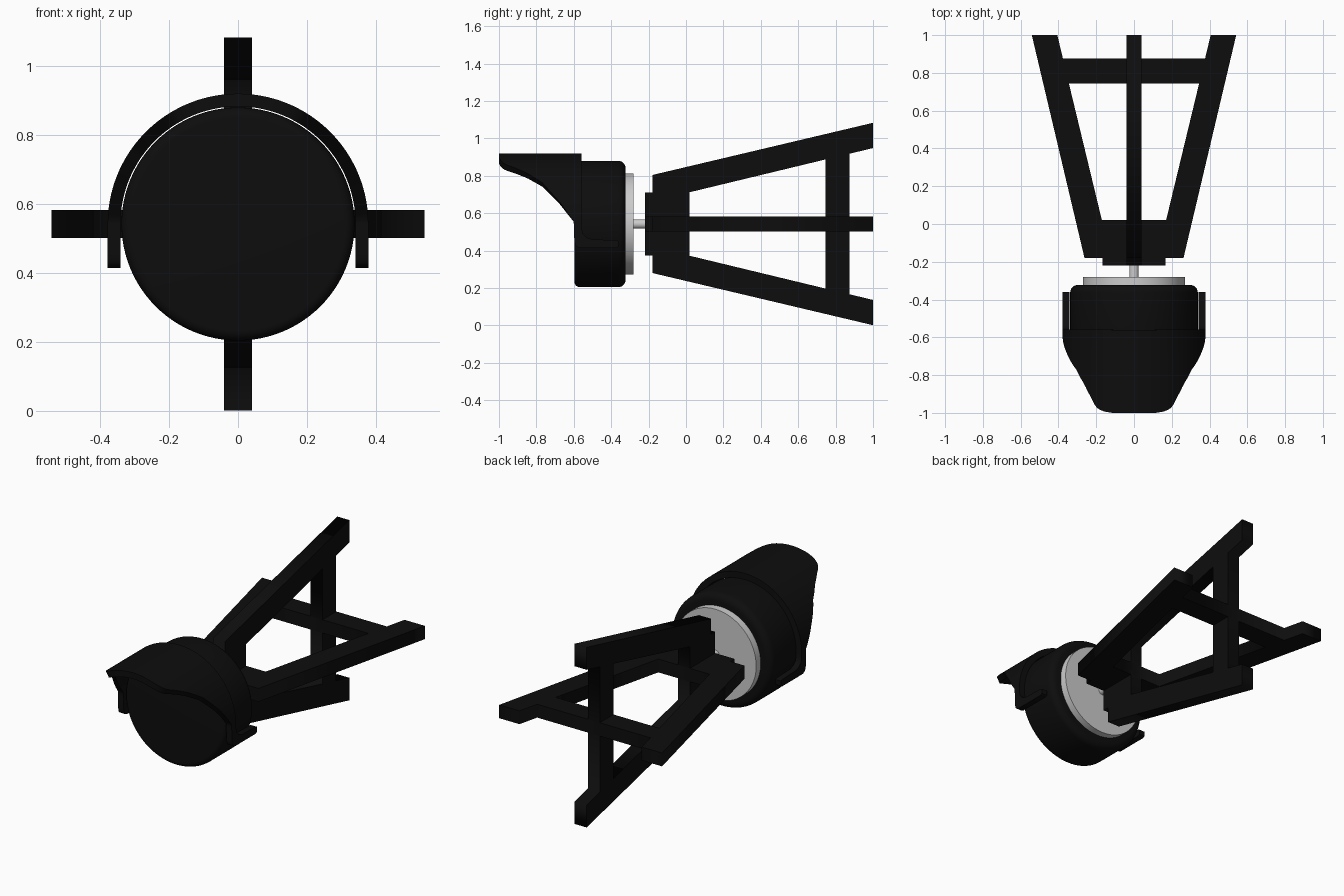
import bpy, bmesh
from math import pi, sin, cos, radians

if "Cube" in bpy.data.objects:
    bpy.data.objects.remove(bpy.data.objects["Cube"])

CZ = 0.5425  # height of the lamp axis

black = bpy.data.materials.new("black_paint")
black.diffuse_color = (0.004, 0.004, 0.004, 1)
black.use_nodes = True
black.node_tree.nodes["Principled BSDF"].inputs["Base Color"].default_value = black.diffuse_color


def finish(name, bm, mat=None, angle=35):
    bmesh.ops.remove_doubles(bm, verts=bm.verts, dist=1e-5)
    bmesh.ops.recalc_face_normals(bm, faces=bm.faces)
    me = bpy.data.meshes.new(name)
    bm.to_mesh(me)
    bm.free()
    ob = bpy.data.objects.new(name, me)
    bpy.context.collection.objects.link(ob)
    if mat:
        me.materials.append(mat)
    bpy.ops.object.select_all(action='DESELECT')
    ob.select_set(True)
    bpy.context.view_layer.objects.active = ob
    bpy.ops.object.shade_smooth_by_angle(angle=radians(angle))
    return ob


def lathe(name, profile, mat=None, n=96):
    """Turn (radius, y) points around the lamp axis."""
    bm = bmesh.new()
    rings = [[bm.verts.new((r * cos(2 * pi * i / n), y, CZ + r * sin(2 * pi * i / n)))
              for i in range(n)] for r, y in profile]
    for a, b in zip(rings, rings[1:]):
        for i in range(n):
            j = (i + 1) % n
            bm.faces.new((a[i], a[j], b[j], b[i]))
    bm.faces.new(rings[0])
    bm.faces.new(rings[-1])
    return finish(name, bm, mat)


def fillet(r, y, rad, start, steps=6):
    """Quarter round for a lathe profile."""
    return [(r + rad * cos(start + k * pi / 2 / steps), y + rad * sin(start + k * pi / 2 / steps))
            for k in range(steps + 1)]


def interp(table, x):
    for (x0, y0), (x1, y1) in zip(table, table[1:]):
        if x <= x1:
            return y0 + (y1 - y0) * max(0, x - x0) / (x1 - x0)
    return table[-1][1]


# Lamp housing, back disc and stud
lathe("lamp_housing", fillet(0.308, -0.567, 0.03, -pi / 2) + fillet(0.298, -0.363, 0.04, 0), black)
# ring profile runs from the front face round to the back face
lathe("back_disc", [(0.27, -0.33), (0.27, -0.28)])
lathe("mounting_stud", [(0.025, -0.285), (0.025, -0.215)], n=32)

# Visor: arched shell with straight cheeks, front and rear edges vary with height
front = [(0.415, -0.57), (0.425, -0.59), (0.45, -0.597), (0.555, -0.6), (0.66, -0.675),
         (0.765, -0.77), (0.815, -0.85), (0.845, -0.92), (0.857, -0.955), (0.868, -0.978),
         (0.885, -0.992), (0.903, -1.0), (0.93, -1.0)]
rear = [(0.415, -0.37), (0.422, -0.36), (0.452, -0.36), (0.456, -0.37), (0.46, -0.50),
        (0.47, -0.53), (0.49, -0.55), (0.52, -0.558), (0.93, -0.56)]
R, T = 0.378, 0.037
half = [(1.0, z - CZ) for z in (0.415, 0.422, 0.43, 0.44, 0.452, 0.456, 0.46, 0.47, 0.48, 0.49, 0.505, 0.52)]
section = [(1, 0, d) for _, d in half]
section += [(cos(pi * i / 80), sin(pi * i / 80), 0) for i in range(81)]
section += [(-1, 0, d) for _, d in reversed(half)]
bm = bmesh.new()
loops = []
for c, s, drop in section:
    zo, zi = CZ + R * s + drop, CZ + (R - T) * s + drop
    yf, yr = interp(front, zo), interp(rear, zo)
    loops.append([bm.verts.new(p) for p in ((R * c, yf, zo), (R * c, yr, zo),
                                            ((R - T) * c, yr, zi), ((R - T) * c, yf, zi))])
for a, b in zip(loops, loops[1:]):
    for k in range(4):
        m = (k + 1) % 4
        bm.faces.new((a[k], a[m], b[m], b[k]))
bm.faces.new(loops[0])
bm.faces.new(loops[-1])
finish("visor", bm, black)

# Two identical flat frames crossing at right angles
right = [(0.168, -0.22), (0.168, -0.18), (0.262, -0.18), (0.541, 1.0), (0.406, 1.0), (0.376, 0.875)]
window = [(0.17, 0.02), (0.345, 0.745)]


def mirrored(pts):
    return pts + [(-x, y) for x, y in reversed(pts)]


def frame(name, turn):
    cu = bpy.data.curves.new(name, 'CURVE')
    cu.dimensions = '2D'
    cu.fill_mode = 'BOTH'
    cu.extrude = 0.04
    for pts in (mirrored(right), mirrored(window)):
        sp = cu.splines.new('POLY')
        sp.points.add(len(pts) - 1)
        for p, (x, y) in zip(sp.points, pts):
            p.co = (x, y, 0, 1)
        sp.use_cyclic_u = True
    ob = bpy.data.objects.new(name, cu)
    bpy.context.collection.objects.link(ob)
    ob.location.z = CZ
    ob.rotation_euler.y = turn
    cu.materials.append(black)
    bpy.ops.object.select_all(action='DESELECT')
    ob.select_set(True)
    bpy.context.view_layer.objects.active = ob
    bpy.ops.object.convert(target='MESH')


frame("horizontal_frame", 0)
frame("vertical_frame", pi / 2)
